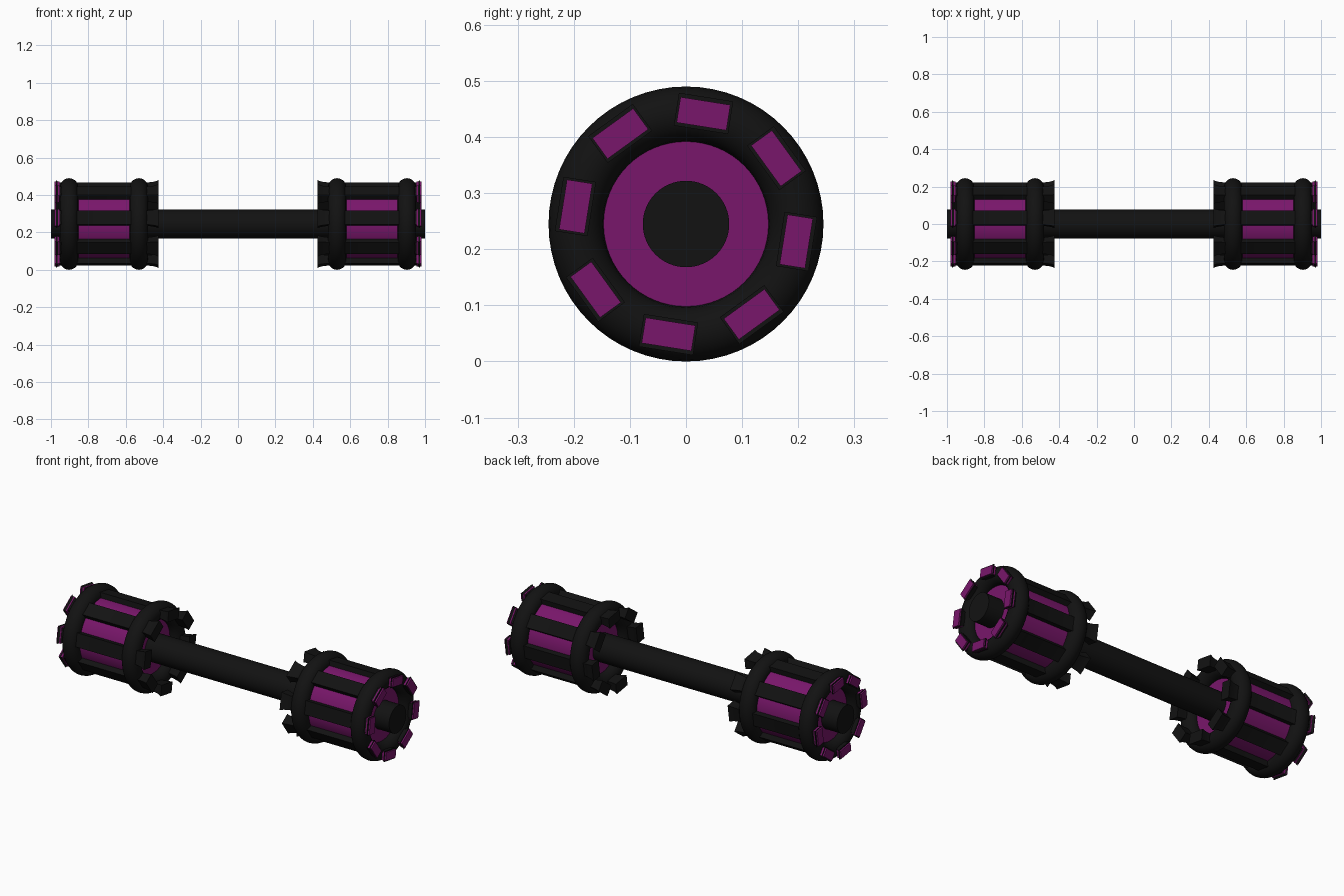
import bpy, bmesh
from math import pi, cos, sin, radians
from mathutils import Matrix, Vector

if "Cube" in bpy.data.objects:
    bpy.data.objects.remove(bpy.data.objects["Cube"])

ZC = 0.245


def material(name, rgb):
    m = bpy.data.materials.new(name)
    m.diffuse_color = (*rgb, 1)
    m.use_nodes = True
    m.node_tree.nodes["Principled BSDF"].inputs["Base Color"].default_value = m.diffuse_color
    return m


BLACK = material("black", (0.006, 0.006, 0.006))
PURPLE = material("purple", (0.19, 0.008, 0.145))


def finish(obj, name, mat, smooth=True):
    obj.name = name
    obj.data.materials.append(mat)
    if smooth:
        bpy.ops.object.select_all(action='DESELECT')
        obj.select_set(True)
        bpy.context.view_layer.objects.active = obj
        bpy.ops.object.shade_smooth_by_angle(angle=radians(35))


def cylinder(name, x0, x1, r, mat):
    bpy.ops.mesh.primitive_cylinder_add(
        vertices=64, radius=r, depth=x1 - x0,
        location=((x0 + x1) / 2, 0, ZC), rotation=(0, pi / 2, 0))
    finish(bpy.context.object, name, mat)


def radial_bars(name, sections, side, mat):
    """Eight bars lofted along x from (x, half width, inner r, outer r)."""
    bm = bmesh.new()
    for k in range(8):
        a = radians(-9 + 45 * k)
        out, tan = Vector((0, cos(a), sin(a))), Vector((0, -sin(a), cos(a)))
        loops = []
        for x, w, r0, r1 in sections:
            base = Vector((side * x, 0, ZC))
            loops.append([bm.verts.new(base + out * r + tan * t)
                          for r, t in ((r0, -w), (r1, -w), (r1, w), (r0, w))])
        for p, q in zip(loops, loops[1:]):
            for i in range(4):
                j = (i + 1) % 4
                bm.faces.new((p[i], p[j], q[j], q[i]))
        bm.faces.new(loops[0][::-1])
        bm.faces.new(loops[-1])
    bmesh.ops.recalc_face_normals(bm, faces=bm.faces)
    me = bpy.data.meshes.new(name)
    bm.to_mesh(me)
    bm.free()
    obj = bpy.data.objects.new(name, me)
    bpy.context.collection.objects.link(obj)
    finish(obj, name, mat)


# Handle bar running through both weights
cylinder("handle_bar", -1, 1, 0.077, BLACK)

for side, label in ((-1, "left"), (1, "right")):
    # Purple weight core
    x0, x1 = sorted((side * 0.53, side * 0.903))
    cylinder(label + "_weight_core", x0, x1, 0.194, PURPLE)

    # Two round rings
    for x, where in ((0.53, "inner"), (0.903, "outer")):
        bpy.ops.mesh.primitive_torus_add(
            major_segments=64, minor_segments=20, major_radius=0.196,
            minor_radius=0.049, location=(side * x, 0, ZC),
            rotation=(0, pi / 2, 0))
        finish(bpy.context.object, f"{label}_{where}_ring", BLACK)

    # Slats flaring at both ends
    radial_bars(label + "_slats", [
        (0.425, 0.049, 0.170, 0.230), (0.445, 0.043, 0.172, 0.223),
        (0.480, 0.038, 0.174, 0.219), (0.955, 0.038, 0.174, 0.219),
        (0.962, 0.043, 0.172, 0.222), (0.972, 0.049, 0.170, 0.229)],
        side, BLACK)

    # Purple end pads
    radial_bars(label + "_slat_pads", [
        (0.955, 0.045, 0.176, 0.222), (0.980, 0.045, 0.176, 0.222)],
        side, PURPLE)
